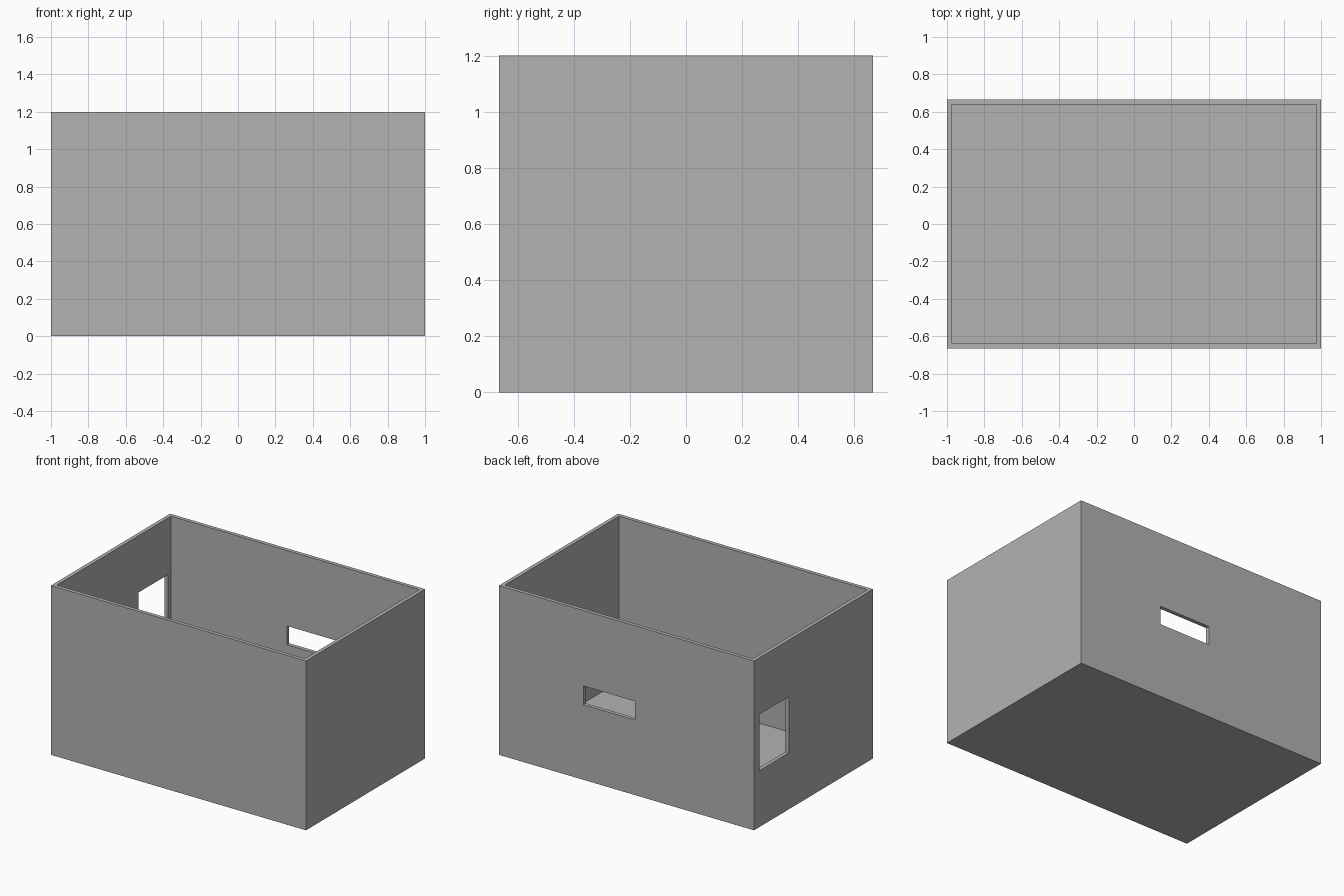
import bpy
from mathutils import Vector

cube = bpy.data.objects.get("Cube")
if cube:
    bpy.data.objects.remove(cube, do_unlink=True)

W, D, H = 2.0, 1.333, 1.2   # outer size
T = 0.027                   # wall and floor thickness

grey = bpy.data.materials.new("plain grey")
grey.use_nodes = True
colour = (0.448, 0.448, 0.448, 1)
grey.diffuse_color = colour
for node in grey.node_tree.nodes:
    if node.type == 'BSDF_PRINCIPLED':
        node.inputs["Base Color"].default_value = colour


def box(name, low, high):
    """Axis-aligned box between two corners."""
    low, high = Vector(low), Vector(high)
    bpy.ops.mesh.primitive_cube_add(size=1, location=(low + high) / 2)
    obj = bpy.context.object
    obj.name = name
    obj.scale = high - low
    bpy.ops.object.transform_apply(location=True, rotation=False, scale=True)
    obj.data.materials.append(grey)
    return obj


# Open-topped case
case = box("open_case", (-W / 2, -D / 2, 0), (W / 2, D / 2, H))

# Hollow interior, wide slot in the back wall, tall opening in the right wall
cutters = [
    box("interior_cutter", (T - W / 2, T - D / 2, T), (W / 2 - T, D / 2 - T, H + 0.2)),
    box("back_slot_cutter", (-0.065, D / 2 - 0.1, 0.532), (0.337, D / 2 + 0.1, 0.665)),
    box("side_opening_cutter", (-W / 2 - 0.1, 0.273, 0.4), (-W / 2 + 0.1, 0.606, 0.798)),
]
bpy.context.view_layer.objects.active = case
for cutter in cutters:
    mod = case.modifiers.new(cutter.name, 'BOOLEAN')
    mod.operation = 'DIFFERENCE'
    mod.solver = 'EXACT'
    mod.object = cutter
    bpy.ops.object.modifier_apply(modifier=mod.name)
for cutter in cutters:
    bpy.data.objects.remove(cutter, do_unlink=True)
